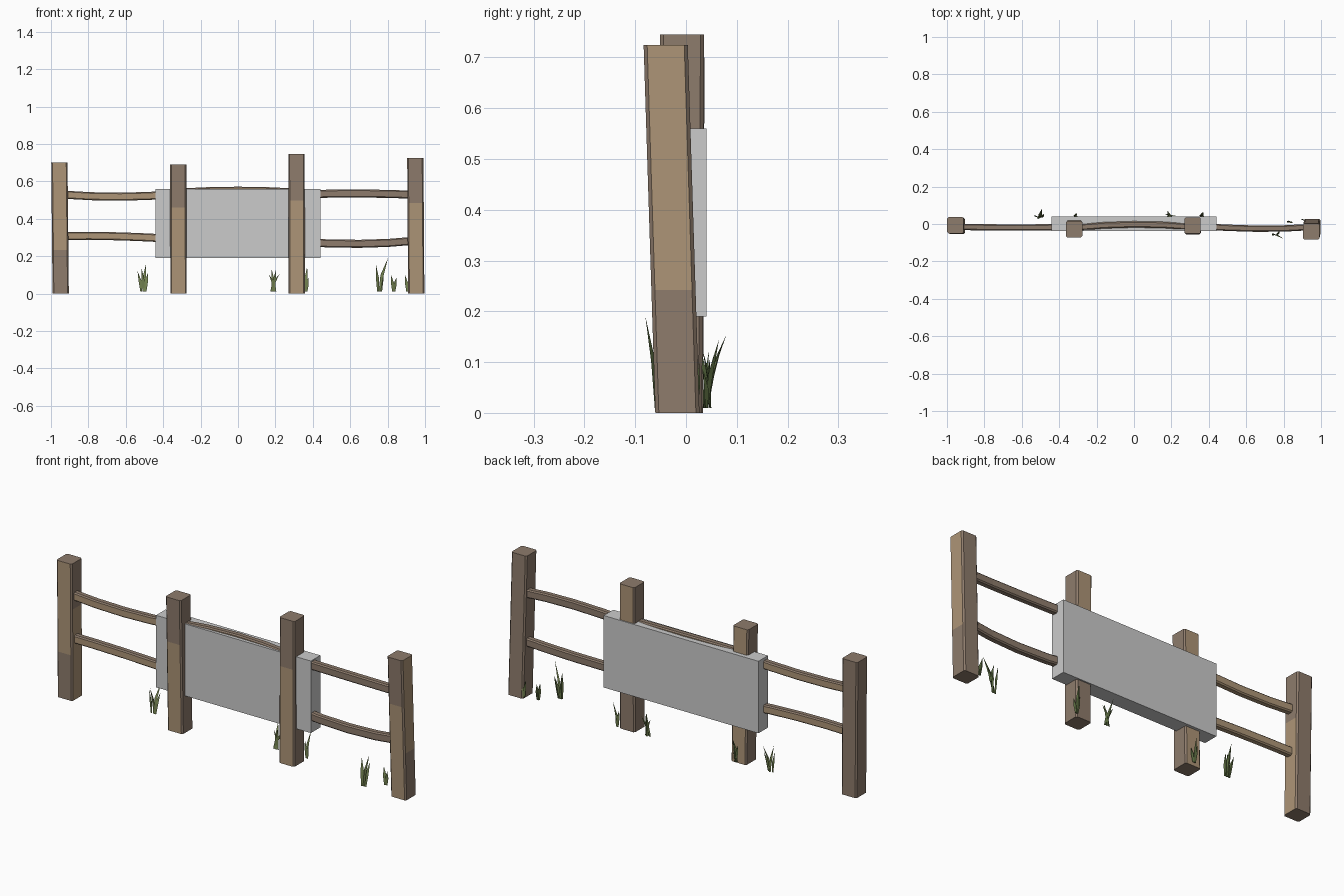
import bpy, bmesh, math, random
from mathutils import Vector

if "Cube" in bpy.data.objects:
    bpy.data.objects.remove(bpy.data.objects["Cube"])

random.seed(4)


def material(name, rgb):
    m = bpy.data.materials.new(name)
    m.diffuse_color = (*rgb, 1)
    m.use_nodes = True
    m.node_tree.nodes["Principled BSDF"].inputs["Base Color"].default_value = m.diffuse_color
    return m


LIGHT = material("light_wood", (0.42, 0.30, 0.185))
DARK = material("dark_wood", (0.27, 0.20, 0.15))
GREEN = material("grass_green", (0.17, 0.22, 0.08))
DEEP = material("grass_deep", (0.09, 0.13, 0.045))


def finish(bm, name, mats):
    bmesh.ops.recalc_face_normals(bm, faces=bm.faces)
    me = bpy.data.meshes.new(name)
    bm.to_mesh(me)
    bm.free()
    ob = bpy.data.objects.new(name, me)
    for m in mats:
        me.materials.append(m)
    bpy.context.collection.objects.link(ob)
    return ob


def profile(w, h, c):
    # chamfered rectangle: sides 0 front, 2 right, 4 back, 6 left
    a, b = w / 2, h / 2
    return [(-a + c, -b), (a - c, -b), (a, -b + c), (a, b - c),
            (a - c, b), (-a + c, b), (-a, b - c), (-a, -b + c)]


def loft(name, centres, prof, along_x, tone):
    bm = bmesh.new()
    rings = []
    for c in centres:
        rings.append([bm.verts.new(Vector(c) + (Vector((0, u, v)) if along_x else Vector((u, v, 0))))
                      for u, v in prof])
    n = len(prof)
    for s, (r0, r1) in enumerate(zip(rings, rings[1:])):
        for k in range(n):
            f = bm.faces.new((r0[k], r0[(k + 1) % n], r1[(k + 1) % n], r1[k]))
            f.material_index = tone(s, k)
    for r in (rings[0], rings[-1]):
        bm.faces.new(r).material_index = 1
    return finish(bm, name, (LIGHT, DARK))


# Posts: bottom (x, y), top (x, y), height, light (segment, side) pairs
posts = [
    ((-0.948, -0.01), (-0.955, -0.007), 0.70, {(1, 0), (2, 0), (0, 2), (1, 2)}),
    ((-0.318, -0.015), (-0.32, -0.028), 0.69, {(0, 0), (1, 0), (0, 4), (2, 4)}),
    ((0.314, -0.012), (0.313, -0.008), 0.745, {(0, 0), (1, 0), (2, 4)}),
    ((0.953, -0.017), (0.948, -0.040), 0.725, {(0, 0), (1, 0), (1, 2), (2, 2)}),
]
for i, (b, t, h, light) in enumerate(posts):
    cs = [(b[0] + (t[0] - b[0]) * j / 3, b[1] + (t[1] - b[1]) * j / 3, h * j / 3) for j in range(4)]
    loft(f"post_{i + 1}", cs, profile(0.087, 0.087, 0.007), False,
         lambda s, k: 0 if (s, k) in light else 1)

# Rails: start, middle, end of each bent beam
rails = [
    ("left_upper_rail", (-0.95, -0.015, 0.53), (-0.63, -0.019, 0.518), (-0.32, -0.015, 0.533), 0),
    ("left_lower_rail", (-0.95, -0.015, 0.308), (-0.63, -0.019, 0.306), (-0.32, -0.015, 0.29), 0),
    ("middle_upper_rail", (-0.32, -0.02, 0.54), (0, -0.002, 0.55), (0.313, -0.016, 0.54), 0),
    ("middle_lower_rail", (-0.32, -0.02, 0.30), (0, -0.002, 0.31), (0.313, -0.016, 0.29), 0),
    ("right_upper_rail", (0.313, -0.008, 0.53), (0.65, -0.025, 0.535), (0.95, -0.016, 0.528), 1),
    ("right_lower_rail", (0.313, -0.008, 0.277), (0.65, -0.025, 0.266), (0.95, -0.016, 0.283), 1),
]
for name, a, m, e, tone in rails:
    a, m, e = Vector(a), Vector(m), Vector(e)
    ctrl = m * 2 - (a + e) / 2
    cs = [a * (1 - t) ** 2 + ctrl * 2 * t * (1 - t) + e * t * t for t in (0, 0.25, 0.5, 0.75, 1)]
    loft(name, cs, profile(0.034, 0.043, 0.006), True,
         lambda s, k, tone=tone: 1 if k in (3, 4, 5) else tone)

# Plain board behind the middle posts
bm = bmesh.new()
bmesh.ops.create_cube(bm, size=1)
bmesh.ops.scale(bm, vec=(0.88, 0.077, 0.37), verts=bm.verts)
bmesh.ops.translate(bm, vec=(0, 0.0015, 0.375), verts=bm.verts)
finish(bm, "board", ())


# Grass tufts: folded tapering blades (base offset, tip offset, height)
def tuft(name, x, y, blades):
    bm = bmesh.new()
    for bx, by, tx, ty, h in blades:
        base, tip = Vector((x + bx, y + by, 0.01)), Vector((x + tx, y + ty, h))
        ang = random.uniform(-0.5, 0.5)
        side = Vector((math.cos(ang), math.sin(ang), 0)) * 0.009
        fold = Vector((-side.y, side.x, 0)) * 0.7
        mid = base.lerp(tip, 0.5) - Vector((tx - bx, ty - by, 0)) * 0.2
        low = [bm.verts.new(base + o * 0.6) for o in (-side, fold, side)]
        top = [bm.verts.new(mid + o) for o in (-side, fold, side)]
        point = bm.verts.new(tip)
        for k in range(3):
            j = (k + 1) % 3
            for f in ((low[k], low[j], top[j], top[k]), (top[k], top[j], point)):
                bm.faces.new(f).material_index = k % 2
        bm.faces.new(low)
    finish(bm, name, (GREEN, DEEP))


full = [(0, 0, 0.012, 0.045, 0.155), (-0.012, 0, -0.032, 0.01, 0.12),
        (0.01, 0, 0.025, 0.02, 0.115), (0.0, 0.006, -0.012, -0.01, 0.14)]
small = [(0, 0, -0.012, 0.006, 0.10), (0.006, 0, 0.016, -0.006, 0.085)]
tuft("grass_left", -0.505, 0.035, full)
tuft("grass_left_post", -0.315, 0.04, small + [(0, 0, 0.006, 0.02, 0.13)])
tuft("grass_centre", 0.19, 0.04, [(a, b, -c, d * 0.7, h * 0.88) for a, b, c, d, h in full])
tuft("grass_right_post", 0.36, 0.04, small + [(0, 0, 0.01, 0.025, 0.145)])
tuft("grass_right", 0.757, -0.06, [(0, 0, 0.045, -0.02, 0.19), (-0.008, 0, -0.018, 0.01, 0.15),
                                   (0.008, 0, 0.02, 0.022, 0.13)])
tuft("grass_right_small", 0.83, 0.01, small)
tuft("grass_end", 0.905, 0.02, small)
